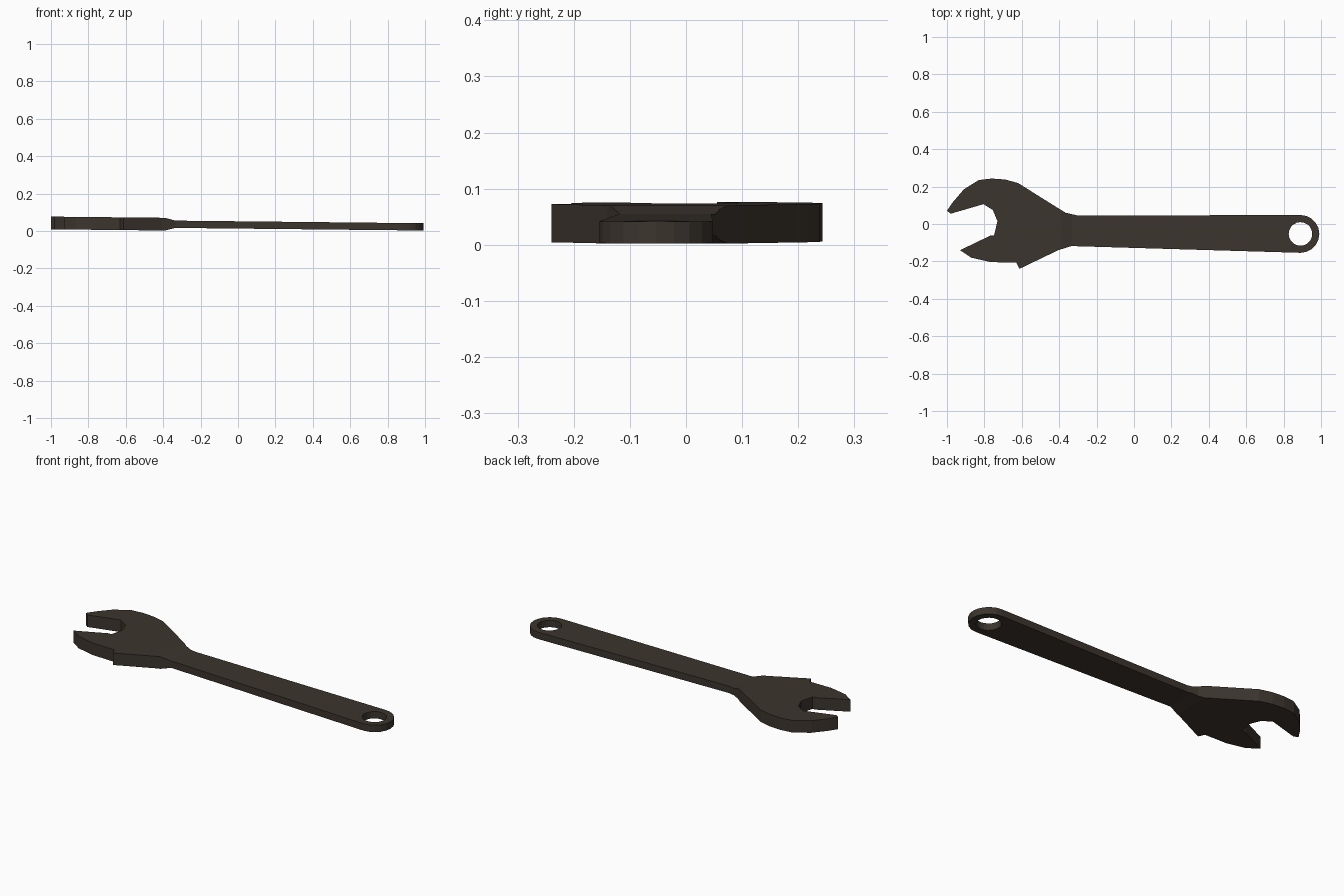
import bpy, bmesh, math
from mathutils import Vector

if "Cube" in bpy.data.objects:
    bpy.data.objects.remove(bpy.data.objects["Cube"])

steel = bpy.data.materials.new("dark brown steel")
steel.diffuse_color = (0.045, 0.035, 0.027, 1)
steel.use_nodes = True
steel.node_tree.nodes["Principled BSDF"].inputs["Base Color"].default_value = steel.diffuse_color

NECK_A, NECK_B = -0.39, -0.335      # where the thick head tapers to the thin handle
END = (0.89, -0.053)                # centre of the rounded handle end


def arc(r, a0, a1, n, closed=False):
    return [(END[0] + r * math.cos(a0 + (a1 - a0) * i / n),
             END[1] + r * math.sin(a0 + (a1 - a0) * i / n))
            for i in range(n if closed else n + 1)]


def mid_z(x):                       # the whole tool leans slightly
    return 0.0215 + 0.0105 * (1 - x)


def half_thickness(x):
    t = min(max((x - NECK_A) / (NECK_B - NECK_A), 0), 1)
    return 0.034 + (0.0195 - 0.034) * t


# upper jaw, slot, lower jaw and neck, then the rounded handle end
outline = [(-0.30, 0.045), (-0.365, 0.06), (-0.43, 0.10), (-0.62, 0.219),
           (-0.69, 0.238), (-0.76, 0.243), (-0.83, 0.235), (-0.91, 0.185),
           (-0.97, 0.115), (-1.0, 0.07), (-0.98, 0.055), (-0.805, 0.106),
           (-0.755, 0.075), (-0.73, 0.015), (-0.748, -0.06), (-0.77, -0.063),
           (-0.93, -0.14), (-0.87, -0.18), (-0.765, -0.204), (-0.63, -0.206),
           (-0.613, -0.24), (-0.405, -0.14), (-0.335, -0.118)]
outline += arc(0.1 * 1.01, -math.pi / 2, math.pi / 2, 10)
hole = arc(0.063, 0, 2 * math.pi, 20, closed=True)

bm = bmesh.new()
for loop in (outline, hole):
    vs = [bm.verts.new((x, y, 0)) for x, y in loop]
    for i, v in enumerate(vs):
        bm.edges.new((v, vs[(i + 1) % len(vs)]))
bmesh.ops.triangle_fill(bm, edges=bm.edges[:], use_beauty=True, normal=(0, 0, 1))

# crease lines across the neck
for x in (NECK_A, NECK_B):
    bmesh.ops.bisect_plane(bm, geom=bm.verts[:] + bm.edges[:] + bm.faces[:],
                           plane_co=(x, 0, 0), plane_no=(1, 0, 0))

# thicken
res = bmesh.ops.extrude_face_region(bm, geom=bm.faces[:], use_keep_orig=True)
top = {g for g in res["geom"] if isinstance(g, bmesh.types.BMVert)}
for v in bm.verts:
    x = v.co.x
    v.co.z = mid_z(x) + half_thickness(x) * (1 if v in top else -1)
bmesh.ops.recalc_face_normals(bm, faces=bm.faces[:])

mesh = bpy.data.meshes.new("wrench_body")
bm.to_mesh(mesh)
bm.free()
mesh.materials.append(steel)
obj = bpy.data.objects.new("wrench_body", mesh)
bpy.context.collection.objects.link(obj)
